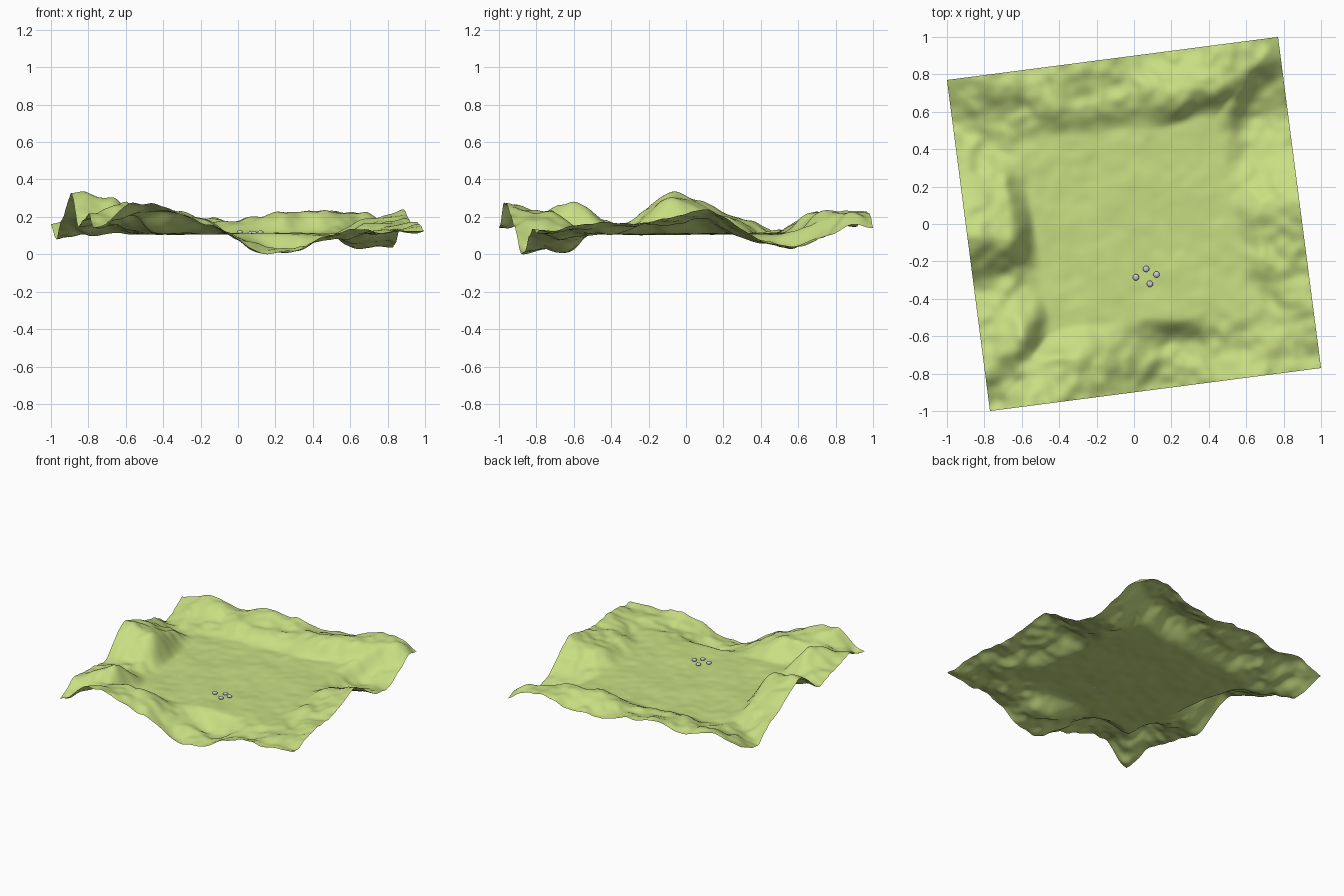
import bpy, bmesh, math
from mathutils import Vector, Matrix, noise

if "Cube" in bpy.data.objects:
    bpy.data.objects.remove(bpy.data.objects["Cube"])

HALF = 0.8925                 # half side of the square ground sheet
TURN = math.radians(7.4)      # sheet is turned slightly about z
CELLS = 120
FLOOR = 0.108

# Rim heights, eight per side: front, right, back, left
EDGE = [.14, .27, .22, .14, .02, .03, .12, .13,
        .13, .16, .17, .19, .22, .11, .04, .08,
        .14, .23, .17, .15, .18, .21, .18, .21,
        .17, .08, .18, .26, .31, .16, .17, .21]
MID = [.20, .24, .20, .13, .05, .01, .06, .09,
       .12, .12, .15, .16, .19, .11, .05, .07,
       .19, .23, .23, .20, .18, .18, .17, .15,
       .13, .11, .19, .25, .29, .17, .17, .24]
# Extra local mounds: x, y, height, radius
MOUNDS = [(.74, .88, .07, .11), (-.65, -.6, .03, .12), (-.8, -.02, .02, .10), (.68, .58, -.02, .10)]


def material(name, rgb):
    m = bpy.data.materials.new(name)
    m.diffuse_color = (*rgb, 1)
    m.use_nodes = True
    m.node_tree.nodes["Principled BSDF"].inputs["Base Color"].default_value = m.diffuse_color
    return m


def loop_value(table, t):
    """Smooth cyclic interpolation along the rim."""
    n = len(table)
    i = math.floor(t)
    f = t - i
    a, b, c, d = (table[(i + k) % n] for k in (-1, 0, 1, 2))
    return b + 0.5 * f * (c - a + f * (2*a - 5*b + 4*c - d + f * (3*(b - c) + d - a)))


def smooth(x):
    x = min(max(x, 0), 1)
    return x * x * (3 - 2 * x)


def rim_position(u, v):
    """Position around the rim, 0 to 32, starting at the front left corner."""
    d = max(abs(u), abs(v), 1e-6)
    p, q = u / d, v / d
    if abs(v) >= abs(u):
        return 4 * (p + 1) if v < 0 else 16 + 4 * (1 - p)
    return 8 + 4 * (q + 1) if u > 0 else 24 + 4 * (1 - q)


def height(x, y):
    u = x * math.cos(TURN) + y * math.sin(TURN)
    v = y * math.cos(TURN) - x * math.sin(TURN)
    r = max(abs(u), abs(v)) / HALF
    t = rim_position(u, v)
    wobble = 0.05 * noise.noise(Vector((u * 5, v * 5, 3.1)))
    rise = smooth((r + wobble - 0.565) / 0.19)
    outer = smooth((r - 0.75) / 0.25)
    mid, edge = loop_value(MID, t), loop_value(EDGE, t)
    rim = mid + (edge - mid) * outer
    z = FLOOR + (rim - FLOOR) * rise
    for mx, my, h, rad in MOUNDS:
        z += h * math.exp(-((x - mx) ** 2 + (y - my) ** 2) / rad ** 2)
    # Rough rim, gently uneven floor
    z += (0.008 + 0.014 * rise) * noise.noise(Vector((u * 6, v * 6, 0.4)))
    z += (0.004 + 0.012 * rise) * noise.noise(Vector((u * 14, v * 14, 7.7)))
    return z


# Ground sheet
grass = material("grass_green", (0.58, 0.73, 0.225))
bm = bmesh.new()
bmesh.ops.create_grid(bm, x_segments=CELLS, y_segments=CELLS, size=HALF)
bmesh.ops.rotate(bm, verts=bm.verts, cent=(0, 0, 0), matrix=Matrix.Rotation(TURN, 3, 'Z'))
for vert in bm.verts:
    vert.co.z = height(vert.co.x, vert.co.y)
low = min(vert.co.z for vert in bm.verts)
bmesh.ops.translate(bm, verts=bm.verts, vec=(0, 0, -low))
for face in bm.faces:
    face.smooth = True
mesh = bpy.data.meshes.new("ground")
bm.to_mesh(mesh)
bm.free()
mesh.materials.append(grass)
ground = bpy.data.objects.new("ground", mesh)
bpy.context.collection.objects.link(ground)

# Four small flattened pebbles resting in the hollow
stone = material("stone_grey", (0.58, 0.58, 0.62))
for i, (x, y) in enumerate([(0.01, -0.285), (0.065, -0.24), (0.12, -0.27), (0.085, -0.32)]):
    z = height(x, y) - low + 0.009
    bpy.ops.mesh.primitive_uv_sphere_add(segments=20, ring_count=12, radius=0.017, location=(x, y, z))
    pebble = bpy.context.object
    pebble.name = f"pebble_{i + 1}"
    pebble.scale.z = 0.6
    pebble.data.materials.append(stone)
    bpy.ops.object.shade_smooth()
